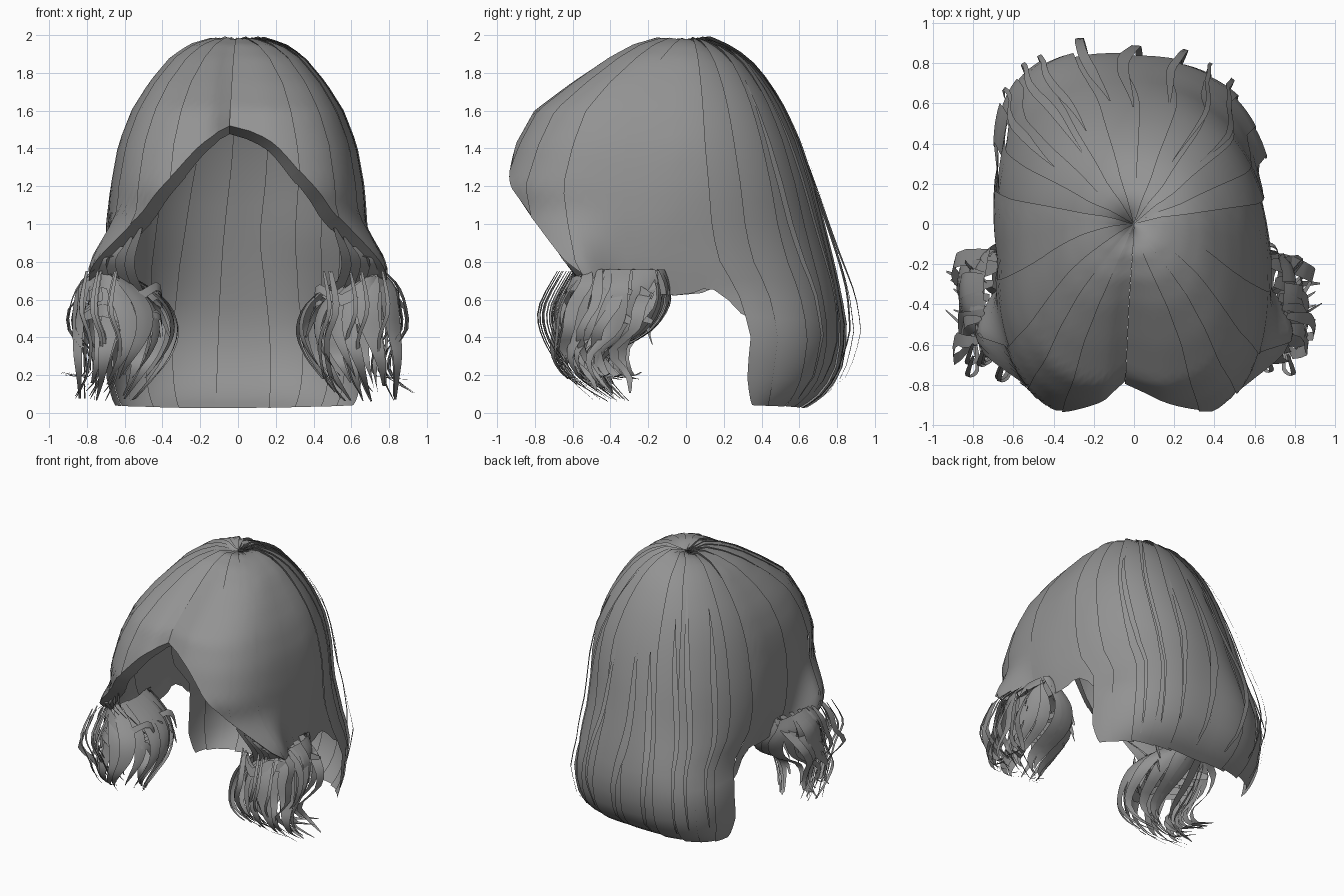
import bpy, bmesh, math, random
from mathutils import Vector

if "Cube" in bpy.data.objects:
    bpy.data.objects.remove(bpy.data.objects["Cube"])

random.seed(4)
rnd = random.uniform

hair = bpy.data.materials.new("hair_grey")
hair.diffuse_color = (0.29, 0.29, 0.29, 1)
hair.use_nodes = True
hair.node_tree.nodes["Principled BSDF"].inputs["Base Color"].default_value = hair.diffuse_color


def table(rows, key):
    """Linear lookup: rows are (key, value, ...) with increasing key."""
    if key <= rows[0][0]:
        return rows[0][1:]
    for a, b in zip(rows, rows[1:]):
        if key <= b[0]:
            f = (key - a[0]) / (b[0] - a[0])
            return [p + (q - p) * f for p, q in zip(a[1:], b[1:])]
    return rows[-1][1:]


def spline(pts, t):
    """Catmull-Rom point on a list of tuples, t in 0..1."""
    n = len(pts) - 1
    i = min(int(t * n), n - 1)
    f = t * n - i
    p0, p1, p2, p3 = (Vector(pts[max(0, min(n, i + k))]) for k in (-1, 0, 1, 2))
    return 0.5 * (2 * p1 + (p2 - p0) * f + (2 * p0 - 5 * p1 + 4 * p2 - p3) * f * f
                  + (3 * p1 - p0 - 3 * p2 + p3) * f ** 3)


def ramp(x, a, b):
    t = max(0, min(1, (x - a) / (b - a)))
    return t * t * (3 - 2 * t)


def sheet(bm, func, nu, nv, flip=False):
    """Grid of quads from func(u, v)."""
    g = [[bm.verts.new(func(u / nu, v / nv)) for u in range(nu + 1)] for v in range(nv + 1)]
    for v in range(nv):
        for u in range(nu):
            f = [g[v][u], g[v][u + 1], g[v + 1][u + 1], g[v + 1][u]]
            bm.faces.new(f[::-1] if flip else f)


def finish(bm, name):
    me = bpy.data.meshes.new(name)
    bm.to_mesh(me)
    bm.free()
    me.materials.append(hair)
    for p in me.polygons:
        p.use_smooth = True
    me.set_sharp_from_angle(angle=math.radians(40))
    ob = bpy.data.objects.new(name, me)
    bpy.context.collection.objects.link(ob)
    return ob


# Head-shaped envelope: z, half width, centre y, front y, back y
ROWS = [
    (1.945, 0.002, 0.0, -0.002, 0.002), (1.985, 0.13, 0.0, -0.16, 0.12),
    (1.95, 0.25, -0.02, -0.29, 0.21), (1.88, 0.355, -0.05, -0.42, 0.33),
    (1.75, 0.465, -0.08, -0.61, 0.44), (1.60, 0.56, -0.10, -0.81, 0.53),
    (1.42, 0.63, -0.12, -0.91, 0.61), (1.20, 0.67, -0.12, -0.995, 0.68),
    (1.00, 0.685, -0.12, -0.95, 0.73), (0.80, 0.68, -0.11, -0.89, 0.78),
    (0.62, 0.65, 0.0, -0.80, 0.82), (0.42, 0.70, 0.09, -0.80, 0.85),
    (0.20, 0.70, 0.08, -0.80, 0.81), (0.08, 0.67, 0.16, -0.80, 0.71),
    (0.025, 0.64, 0.24, -0.80, 0.62)]
ROW_S = [(i,) + r for i, r in enumerate(ROWS)]
Z_TO_S = [(r[0], i) for i, r in reversed(list(enumerate(ROWS))) if i > 0]

# Height of the front hem by angle from the back
HEM = [(75, 0.5), (78, 0.58), (83, 0.67), (90, 0.62), (105, 0.65), (115, 0.70), (125, 0.82),
       (136, 1.0), (147, 1.14), (159, 1.27), (170, 1.42), (180, 1.52)]


def skin(deg, s, off=0.0, dz=0.0):
    z, w, yc, yf, yb = table(ROW_S, s)
    a = math.radians(deg)
    sn, cs = math.sin(a), math.cos(a)
    e = 0.73 + 0.17 * ramp(z, 0.55, 1.0) if cs > 0 else 0.66
    e = e + (1 - e) * max(0, 1 - s / 4)          # rounder near the crown
    k = min(1, w / 0.3)
    x = (w + off * k) * math.copysign(abs(sn) ** e, sn)
    if cs > 0:
        y = yc + (yb - yc + off * k) * abs(cs) ** e
        x -= 0.06 * cs ** 0.5 * ramp(-z, -1.5, -0.8)       # nape drifts sideways
        y -= 0.05 * x * ramp(-z, -0.9, -0.5)
    else:
        y = yc - (yc - yf + off * k) * abs(cs) ** e
        part = math.exp(-(x / 0.09) ** 2) * min(1, s / 6)   # centre parting
        y += 0.07 * part
        d = abs(deg)
        flare = 0.17 * ramp(-z, -1.1, -0.72) * ramp(d, 96, 118) * (1 - ramp(d, 138, 155))
        x += math.copysign(flare, sn) - 0.05 * part * abs(cs)
    z += off * max(0, 1 - w / 0.7) + dz
    return Vector((x, y, z))


def lock(bm, d0, d1, hem, lip=False):
    """One broad lock of hair, tilted like a shingle."""
    tilt = 0.5 if lip else 1
    o0, o1 = rnd(-0.016, -0.006) * tilt, rnd(0.004, 0.016) * tilt
    ph = rnd(0, 6)
    n, extra = 26, 3 if lip else 0

    def f(u, v):
        i = v * (n + extra)
        t = min(1, i / n)
        d = d0 + (d1 - d0) * u
        s_end = table(Z_TO_S, hem(abs(d)))[0]
        wob = 1.3 * math.sin(5 * t + ph) * t * (1 - t if lip else 1)
        if abs(d) > 172 or 72 < abs(d) < 80:
            wob = 0
        over = max(0, i - n)
        turn = over * ramp(abs(d), 92, 112)
        return skin(d + wob, s_end * t, o0 + (o1 - o0) * u - 0.03 * turn, -0.01 * turn)
    sheet(bm, f, 8, n + extra)


# Back hair down to the nape, curling under
bm = bmesh.new()
for i in range(10):
    a = -75 + 15 * i
    lock(bm, max(-75, a - 2), min(75, a + 17), lambda d: 0.025 + 0.0002 * d)
finish(bm, "back_hair")

# Parted front and side hair with a turned-under hem
for side, name in ((1, "right_front_hair"), (-1, "left_front_hair")):
    bm = bmesh.new()
    for i in range(5):
        a, b = 73 + 21 * i, min(180, 97 + 21 * i)
        lock(bm, *((a, b) if side > 0 else (-b, -a)), lambda d: table(HEM, d)[0], True)
    finish(bm, name)


def ribbon(bm, pts, across, width, side=1):
    """Strand along a smooth path, tapered at both ends, mirrored by side."""
    ac = Vector(across)

    def f(u, v):
        w = width * (1.02 - v) ** 0.6 * min(1, 0.4 + 3 * v)
        p = spline(pts, v) + ac * ((u - 0.5) * w)
        return (side * p.x, p.y, p.z)
    sheet(bm, f, 2, 14, side < 0)


# Curled tufts at the cheeks: height, centre x, centre y, radius x, radius y
BELL = [(0.76, 0.70, -0.33, 0.05, 0.20), (0.67, 0.66, -0.35, 0.18, 0.25),
        (0.56, 0.61, -0.38, 0.25, 0.28), (0.43, 0.59, -0.44, 0.27, 0.25),
        (0.30, 0.61, -0.55, 0.25, 0.15), (0.18, 0.65, -0.51, 0.20, 0.11),
        (0.06, 0.70, -0.36, 0.14, 0.06)]

for side, name in ((1, "right_curl"), (-1, "left_curl")):
    bm = bmesh.new()
    # bell of curved strands
    for i in range(18):
        a0 = 2 * math.pi * i / 18 + rnd(-0.1, 0.1)
        end, rad, wave = rnd(0.8, 1.0), rnd(0.85, 1.08), rnd(0, 6)

        def f(u, v):
            t = v * end
            z, cx, cy, rx, ry = spline(BELL, t)
            half = 0.24 * (1.04 - v ** 2)
            a = a0 + (u - 0.5) * 2 * half + 0.35 * t + 0.08 * math.sin(7 * t + wave)
            r = rad + 0.08 * (u - 0.5)
            return (side * (cx + rx * r * math.cos(a)), cy + ry * r * math.sin(a), z)
        sheet(bm, f, 3, 16, side > 0)
    # strands sweeping out from under the hem and flicking outwards
    for i in range(7):
        y = -0.16 - 0.065 * i + rnd(-0.03, 0.03)
        x = 0.66 + 0.02 * min(i, 5)
        o, q = rnd(-0.08, 0.03), rnd(-0.04, 0.04)
        pts = [(x, y, 0.76), (x + 0.08, y - 0.01, 0.68), (0.86 + o, y - 0.04 + q, 0.57),
               (0.87 + o, y - 0.1, 0.44), (0.79 + o, y * 0.7 - 0.24 + q, 0.32),
               (0.79 + o, y * 0.6 - 0.2, 0.2), (0.91 + o, y * 0.5 - 0.18 + q, rnd(0.1, 0.22))]
        ribbon(bm, pts, (rnd(-0.3, 0.3), 1, 0.1), rnd(0.06, 0.12), side)
    # inner strands dropping from the front hem into the tuft
    for i in range(4):
        x = 0.52 + 0.05 * i
        pts = [(x, -0.74 + 0.03 * i, 0.98 - 0.05 * i), (x + 0.06, -0.62, 0.8),
               (x, -0.5, 0.64), (x - 0.1, -0.42 - 0.02 * i, 0.54), (x - 0.16, -0.42, 0.4)]
        ribbon(bm, pts, (0.8, 0.6, 0), 0.09, side)
    # loose loops inside the tuft top
    for i in range(9):
        z, y = rnd(0.48, 0.66), rnd(-0.6, -0.25)
        pts = [(0.84, y + 0.1, z), (0.7, y - 0.05, z + 0.05), (0.55, y - 0.06, z - 0.04),
               (0.42, y + 0.04, z + 0.02), (0.4, y + 0.1, z - 0.12)]
        ribbon(bm, pts, (0, 0.4, 0.9), rnd(0.06, 0.11), side)
    # fine wisps in front of the tuft
    for i in range(7):
        x, y = rnd(0.45, 0.85), rnd(-0.79, -0.66)
        pts = [(x, y + 0.1, 0.75), (x + 0.03, y, 0.55), (x - 0.02, y + 0.03, 0.38),
               (x, y + 0.15, 0.2), (x + 0.06, y + 0.3, rnd(0.05, 0.12))]
        ribbon(bm, pts, (0.9, 0.3, 0), 0.03, side)
    finish(bm, name)

# Thin loose strands lying over the back hair
bm = bmesh.new()
for i in range(8):
    d = -50 + 13 * i + rnd(-3, 3)
    s0, s1 = rnd(3, 6), rnd(12, 13.2)
    w, lift = rnd(1.0, 2.5), rnd(0.03, 0.07)

    def f(u, v):
        taper = (1.03 - v) ** 0.5 * min(1, 0.1 + 3 * v)
        return skin(d + (u - 0.5) * 2 * w * taper + 2 * math.sin(4 * v + i),
                    s0 + (s1 - s0) * v, 0.01 + lift * math.sin(math.pi * min(1, v ** 1.6 * 1.05)))
    sheet(bm, f, 2, 18)
finish(bm, "back_wisps")
